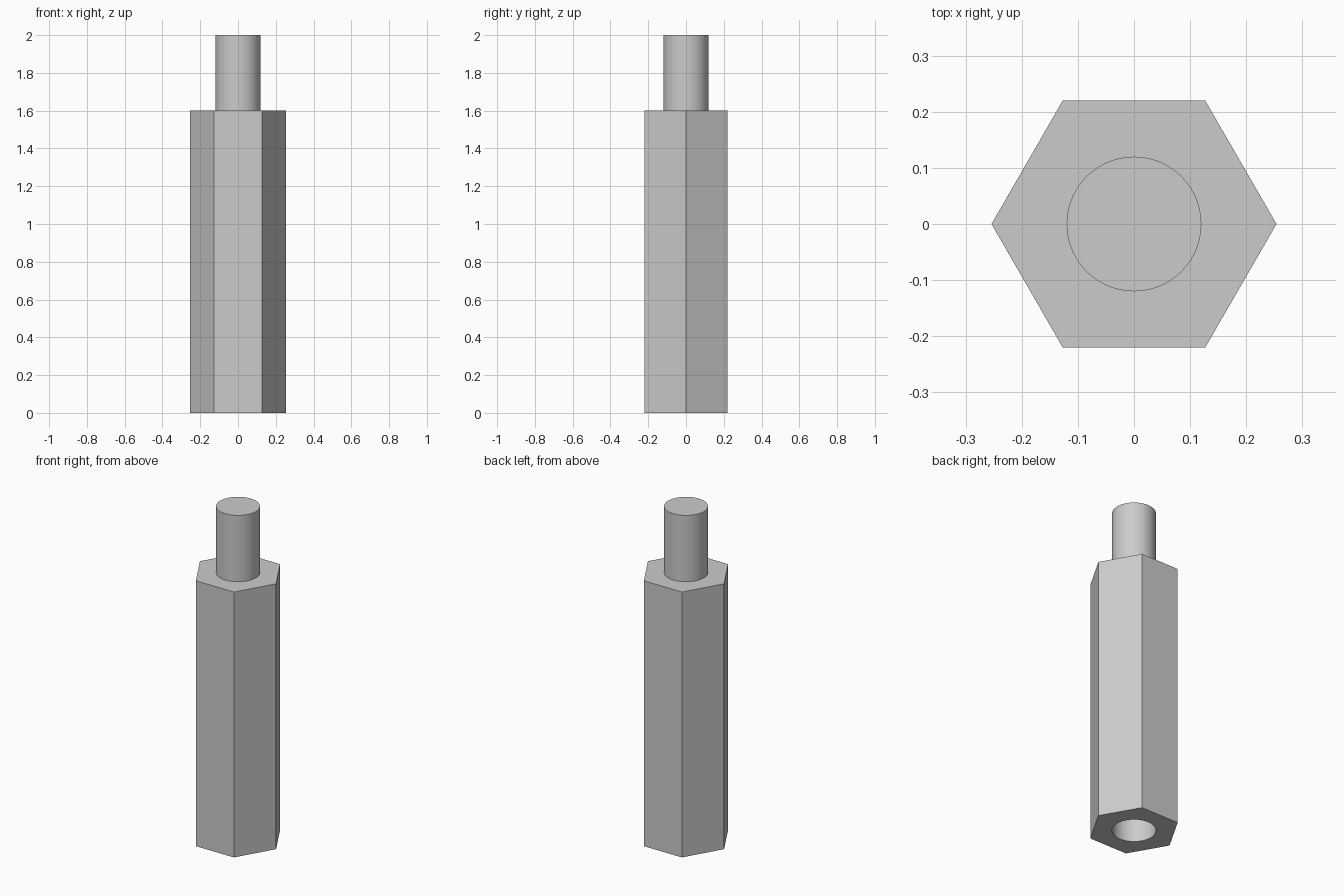
import bpy
import bmesh
from math import cos, sin, tau, radians

cube = bpy.data.objects.get("Cube")
if cube:
    bpy.data.objects.remove(cube, do_unlink=True)

HEX_RADIUS = 0.254
BORE_RADIUS = 0.12
BODY_TOP = 1.6
STUD_TOP = 2.0
BORE_DEPTH = 0.5
SEGMENTS = 64

# Plain metal
metal = bpy.data.materials.new("grey_metal")
metal.use_nodes = True
metal.diffuse_color = (0.6, 0.6, 0.6, 1)
metal.node_tree.nodes["Principled BSDF"].inputs["Base Color"].default_value = (0.6, 0.6, 0.6, 1)


def ring(bm, radius, z, sides):
    """Closed loop of edges, with its first corner on +x."""
    verts = [bm.verts.new((radius * cos(tau * i / sides), radius * sin(tau * i / sides), z))
             for i in range(sides)]
    edges = [bm.edges.new((verts[i - 1], verts[i])) for i in range(sides)]
    return verts, edges


def wall(bm, lower, upper):
    """Quads joining two rings with equal side counts."""
    for i in range(len(lower)):
        bm.faces.new((lower[i - 1], lower[i], upper[i], upper[i - 1]))


def annulus(bm, outer_edges, inner_edges):
    """Flat face between two rings."""
    bmesh.ops.triangle_fill(bm, edges=outer_edges + inner_edges, use_beauty=True)


def finish(bm, name):
    bmesh.ops.recalc_face_normals(bm, faces=bm.faces)
    mesh = bpy.data.meshes.new(name)
    bm.to_mesh(mesh)
    bm.free()
    mesh.materials.append(metal)
    obj = bpy.data.objects.new(name, mesh)
    bpy.context.collection.objects.link(obj)
    bpy.ops.object.select_all(action="DESELECT")
    obj.select_set(True)
    bpy.context.view_layer.objects.active = obj
    bpy.ops.object.shade_smooth_by_angle(angle=radians(30))


# Hexagonal spacer with a blind bore in its base and a stud on top
bm = bmesh.new()
hex_low, hex_low_edges = ring(bm, HEX_RADIUS, 0, 6)
hex_high, hex_high_edges = ring(bm, HEX_RADIUS, BODY_TOP, 6)
wall(bm, hex_low, hex_high)

# Blind bore
bore_low, bore_low_edges = ring(bm, BORE_RADIUS, 0, SEGMENTS)
bore_high, _ = ring(bm, BORE_RADIUS, BORE_DEPTH, SEGMENTS)
wall(bm, bore_low, bore_high)
bm.faces.new(bore_high)
annulus(bm, hex_low_edges, bore_low_edges)

# Stud
stud_low, stud_low_edges = ring(bm, BORE_RADIUS, BODY_TOP, SEGMENTS)
stud_high, _ = ring(bm, BORE_RADIUS, STUD_TOP, SEGMENTS)
wall(bm, stud_low, stud_high)
bm.faces.new(stud_high)
annulus(bm, hex_high_edges, stud_low_edges)

finish(bm, "hex_standoff")
